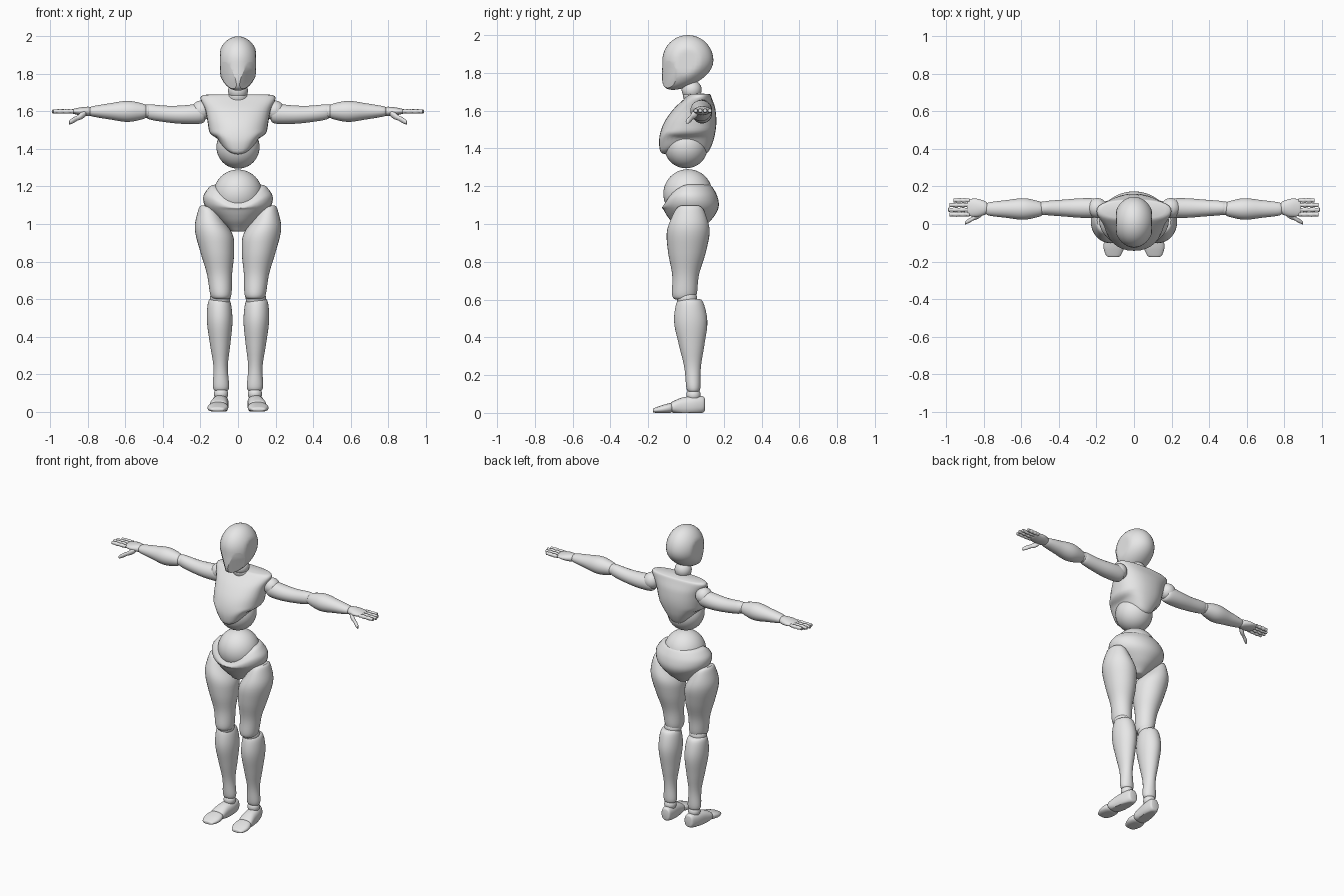
import bpy, bmesh, math
from mathutils import Vector

default_cube = bpy.data.objects.get("Cube")
if default_cube:
    bpy.data.objects.remove(default_cube, do_unlink=True)

grey = bpy.data.materials.new("light_grey")
grey.use_nodes = True
tone = (.8, .8, .8, 1)
grey.diffuse_color = tone
grey.node_tree.nodes["Principled BSDF"].inputs["Base Color"].default_value = tone


def finish(name, bm, side=1, angle=40):
    """Mirror if needed, smooth, colour and link one part."""
    for vert in bm.verts:
        vert.co.x *= side
    bmesh.ops.recalc_face_normals(bm, faces=bm.faces)
    mesh = bpy.data.meshes.new(name)
    bm.to_mesh(mesh)
    bm.free()
    mesh.materials.append(grey)
    for polygon in mesh.polygons:
        polygon.use_smooth = True
    mesh.set_sharp_from_angle(angle=math.radians(angle))
    bpy.context.scene.collection.objects.link(bpy.data.objects.new(name, mesh))


def sample(values, t):
    """Smooth curve through evenly spaced values."""
    last = len(values) - 1
    index = min(int(t * last), last - 1)
    f = t * last - index
    a, b, c, d = (values[min(max(index + k, 0), last)] for k in (-1, 0, 1, 2))
    return b + f / 2 * (c - a + f * (2*a - 5*b + 4*c - d + f * (3*(b - c) + d - a)))


def limb(name, start, end, widths, depths, axis="z", bow=(0, 0, 0),
         blunt=8, power=2, shape=None, side=1, sides=32, rows=28):
    """Skin rounded rings along a slightly bowed line; blunt squares the ends."""
    start, end, bow = Vector(start), Vector(end), Vector(bow)
    u_axis, v_axis = {"x": (1, 2), "y": (0, 2), "z": (0, 1)}[axis]
    bm = bmesh.new()
    rings = []
    for row in range(rows + 1):
        t = (1 - math.cos(math.pi * row / rows)) / 2
        centre = start.lerp(end, t) + bow * math.sin(math.pi * t)
        taper = max(1 - abs(2 * t - 1) ** blunt, 0) ** (1 / blunt)
        ring = []
        for step in range(sides):
            turn = math.tau * step / sides
            c, s = math.cos(turn), math.sin(turn)
            co = centre.copy()
            co[u_axis] += max(sample(widths, t) * taper, .001) * math.copysign(abs(c) ** (2 / power), c)
            co[v_axis] += max(sample(depths, t) * taper, .001) * math.copysign(abs(s) ** (2 / power), s)
            if shape:
                shape(co)
            ring.append(bm.verts.new(co))
        rings.append(ring)
    for low, high in zip(rings, rings[1:]):
        for j in range(sides):
            k = (j + 1) % sides
            bm.faces.new((low[j], low[k], high[k], high[j]))
    bm.faces.new(rings[0])
    bm.faces.new(rings[-1])
    finish(name, bm, side)


def unit_sphere():
    bm = bmesh.new()
    bmesh.ops.create_uvsphere(bm, u_segments=40, v_segments=24, radius=1)
    return bm


def ball(name, centre, radius, side=1):
    bm = unit_sphere()
    for vert in bm.verts:
        vert.co = Vector(centre) + vert.co * radius
    finish(name, bm, side)


def clamp(value, low=0, high=1):
    return min(max(value, low), high)


# Head: round skull with flat sides, drawn forward and down into a chin
head = unit_sphere()
for vert in head.verts:
    x, y, z = vert.co
    drop = max(0, -z)
    vert.co = (clamp(x * .108, -.095, .095),
               .01 + y * .135 - .08 * drop ** 2,
               1.865 + z * .135 - .02 * drop)

# Flat cheek planes
for sign in (-1, 1):
    cut = bmesh.ops.bisect_plane(
        head, geom=head.verts[:] + head.edges[:] + head.faces[:],
        plane_co=(.073 * sign, -.07, 1.8), plane_no=(.7 * sign, -.65, -.2), clear_outer=True)
    rim = [e for e in cut["geom_cut"] if isinstance(e, bmesh.types.BMEdge)]
    bmesh.ops.holes_fill(head, edges=rim)
finish("head", head, angle=25)

# Neck
ball("neck_ball", (0, .03, 1.71), .053)
limb("neck_base", (0, .06, 1.6), (0, .035, 1.69), (.055, .055), (.055, .055))


# Chest with a rim that arches up at the sides
def arch_rim(co):
    low = clamp((1.5 - co.z) / .13)
    co.z += .075 * low * clamp(abs(co.x) / .11) ** 2


limb("chest", (0, -.01, 1.37), (0, .075, 1.69), (.1, .145, .16, .175, .21),
     (.13, .145, .14, .11, .06), bow=(0, -.012, 0), blunt=12, power=2.3, shape=arch_rim)

# Abdomen and waist
ball("abdomen_ball", (0, 0, 1.41), .115)
ball("waist_ball", (0, .01, 1.16), .13)


# Pelvis with its front edge dipped
def dip_front(co):
    high = clamp((co.z - 1.08) / .12)
    co.z -= .1 * high * max(0, -co.y / .12) * max(0, 1 - (co.x / .18) ** 2)


limb("pelvis", (0, .02, .96), (0, .01, 1.21), (.04, .105, .17, .185, .15),
     (.05, .11, .147, .146, .125), bow=(0, .01, 0), blunt=14, shape=dip_front)


def slant_top(co):
    high = clamp((co.z - .9) / .15)
    co.z -= .35 * high * max(0, .18 - co.x)


def flatten_sole(co):
    co.z = max(co.z, 0)


for label, side in (("left_", 1), ("right_", -1)):
    # Leg
    limb(label + "thigh", (.155, .02, 1.1), (.09, -.01, .6), (.06, .1, .09, .066, .06),
         (.08, .113, .1, .07, .07), bow=(-.012, 0, 0), shape=slant_top, side=side)
    ball(label + "knee_ball", (.095, .005, .605), .054, side)
    limb(label + "shin", (.1, .02, .605), (.09, .04, .11), (.064, .068, .054, .038, .048),
         (.075, .088, .067, .043, .04), side=side)
    ball(label + "ankle_ball", (.09, .04, .095), .038, side)
    limb(label + "foot", (.086, .1, .045), (.106, -.08, .03), (.034, .043, .046, .05),
         (.045, .05, .046, .03), "y", power=2.4, shape=flatten_sole, side=side)
    limb(label + "toes", (.105, -.07, .028), (.11, -.176, .012), (.05, .055, .04),
         (.027, .022, .012), "y", blunt=6, power=2.4, shape=flatten_sole, side=side)

    # Arm
    ball(label + "shoulder_ball", (.195, .085, 1.605), .053, side)
    limb(label + "upper_arm", (.175, .085, 1.59), (.49, .085, 1.6), (.052, .052, .044, .038),
         (.056, .05, .044, .042), "x", bow=(0, 0, -.012), side=side)
    ball(label + "elbow_ball", (.487, .083, 1.6), .036, side)
    limb(label + "forearm", (.485, .08, 1.6), (.79, .08, 1.6), (.04, .057, .046, .036),
         (.04, .056, .042, .028), "x", side=side)

    # Hand
    limb(label + "palm", (.78, .085, 1.6), (.89, .088, 1.6), (.034, .048, .045),
         (.026, .022, .012), "x", blunt=6, side=side)
    for order, finger in enumerate(("index", "middle", "ring", "little")):
        y = .051 + .025 * order
        tip = .99 - .007 * (order - 1) ** 2
        knuckles = [.0125 - .0025 * (k % 2) for k in range(7)]
        limb(label + finger + "_finger", (.875, y, 1.6), (tip, y, 1.6),
             knuckles, knuckles, "x", side=side, sides=16)
    limb(label + "thumb", (.81, .055, 1.59), (.9, .006, 1.54), (.014, .016, .011, .012, .01),
         (.016, .019, .014, .015, .012), "x", side=side, sides=16)
